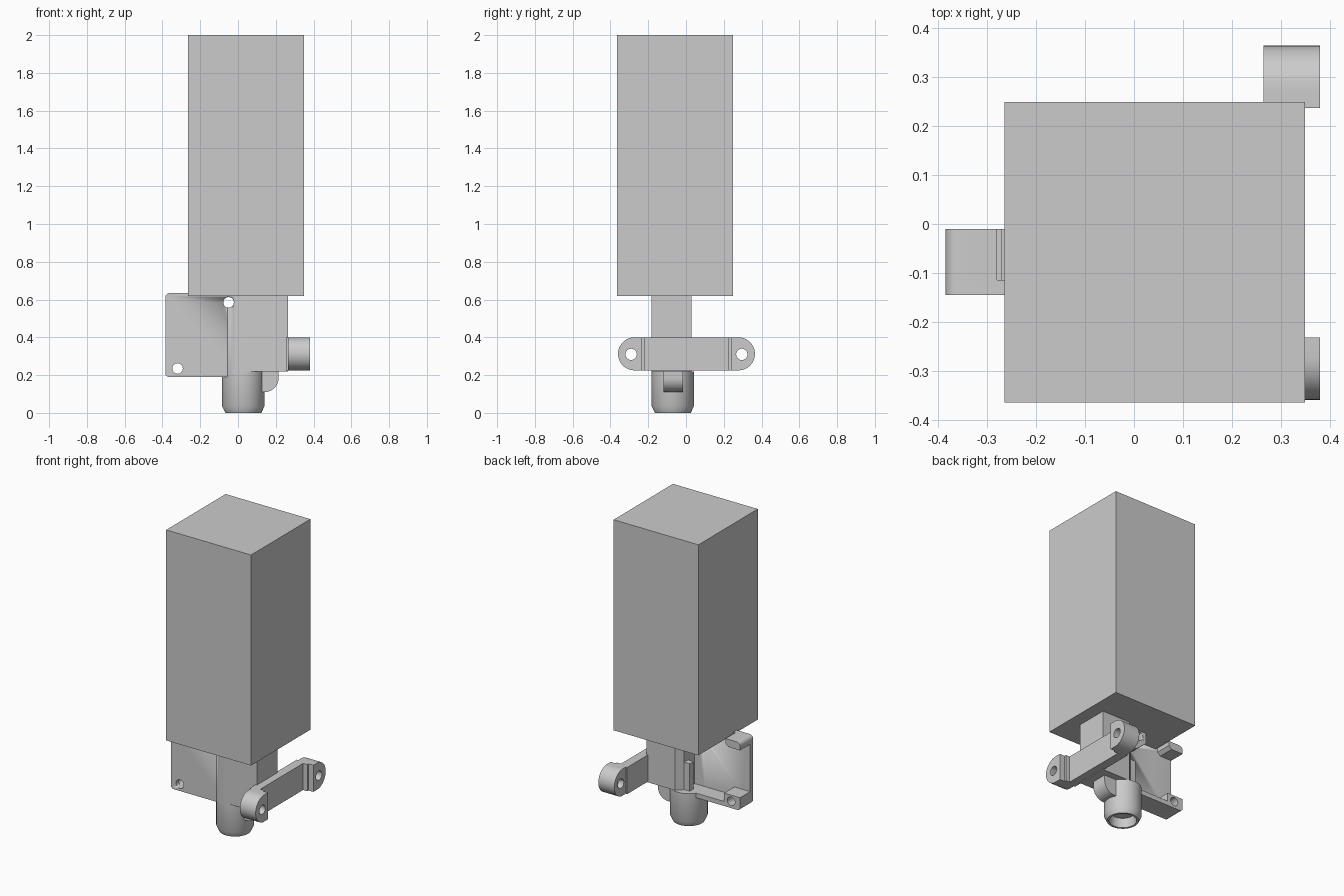
import bpy, bmesh, math
from mathutils import Vector

if "Cube" in bpy.data.objects:
    bpy.data.objects.remove(bpy.data.objects["Cube"])

grey = bpy.data.materials.new("plain_grey")
grey.diffuse_color = (0.6, 0.6, 0.6, 1)
grey.use_nodes = True
grey.node_tree.nodes["Principled BSDF"].inputs["Base Color"].default_value = grey.diffuse_color


def finish(name, bm):
    bmesh.ops.recalc_face_normals(bm, faces=bm.faces)
    me = bpy.data.meshes.new(name)
    bm.to_mesh(me)
    bm.free()
    ob = bpy.data.objects.new(name, me)
    bpy.context.collection.objects.link(ob)
    me.materials.append(grey)
    bpy.ops.object.select_all(action='DESELECT')
    ob.select_set(True)
    bpy.context.view_layer.objects.active = ob
    bpy.ops.object.shade_smooth_by_angle(angle=math.radians(30))
    return ob


def prism(name, pts, axis, lo, hi):
    """Extrude a 2D outline along an axis: x takes (y, z), y takes (x, z), z takes (x, y)."""
    def place(p, d):
        c = list(p)
        c.insert("xyz".index(axis), d)
        return Vector(c)
    bm = bmesh.new()
    a = [bm.verts.new(place(p, lo)) for p in pts]
    b = [bm.verts.new(place(p, hi)) for p in pts]
    bm.faces.new(a)
    bm.faces.new(b)
    for i in range(len(pts)):
        j = (i + 1) % len(pts)
        bm.faces.new((a[i], a[j], b[j], b[i]))
    return finish(name, bm)


def box(name, x0, x1, y0, y1, z0, z1):
    return prism(name, [(x0, y0), (x1, y0), (x1, y1), (x0, y1)], 'z', z0, z1)


def arc(cx, cy, r, a0, a1, n=10):
    return [(cx + r * math.cos(math.radians(a0 + (a1 - a0) * i / n)),
             cy + r * math.sin(math.radians(a0 + (a1 - a0) * i / n))) for i in range(n + 1)]


def drill(ob, u, v, r, axis):
    """Cut a round hole right through a part."""
    cut = prism("hole_cutter", arc(u, v, r, 0, 360, 24)[:-1], axis, -1, 1)
    mod = ob.modifiers.new("hole", 'BOOLEAN')
    mod.operation, mod.solver, mod.object = 'DIFFERENCE', 'EXACT', cut
    bpy.context.view_layer.objects.active = ob
    bpy.ops.object.modifier_apply(modifier=mod.name)
    bpy.data.objects.remove(cut, do_unlink=True)


def lathe(name, cx, cy, profile, n=40):
    """Revolve (radius, height) points; closed on the axis at radius 0."""
    bm = bmesh.new()
    rings = []
    for r, z in profile:
        if r == 0:
            rings.append([bm.verts.new((cx, cy, z))] * n)
        else:
            rings.append([bm.verts.new((x, y, z)) for x, y in arc(cx, cy, r, 0, 360, n)[:-1]])
    for p, q in zip(rings, rings[1:]):
        for i in range(n):
            j = (i + 1) % n
            bm.faces.new(list(dict.fromkeys((p[i], p[j], q[j], q[i]))))
    return finish(name, bm)


# Large upper block
box("main_block", -0.265, 0.35, -0.365, 0.25, 0.62, 2.0)

# Round nozzle with chamfered lip, recess and small pin hole
CX, CY, R = 0.028, -0.07, 0.112
lathe("nozzle", CX, CY, [(0, 0.14), (0.018, 0.14), (0.018, 0.06), (0.075, 0.06), (0.082, 0.0),
                         (0.095, 0.0), (R, 0.035), (R, 0.22), (0, 0.22)])

# Column between nozzle and block, rounded at the front left
column = prism("column", arc(CX, CY, R, 222, 270) +
               [(0.265, -0.182), (0.265, 0.03), (0.06, 0.03), (0.02, -0.01),
                (0.02, -0.115), (-0.055, -0.115)], 'z', 0.22, 0.62)
drill(column, -0.05, 0.585, 0.028, 'y')

# Rail on the open side of the column
box("column_rail", -0.02, 0.025, -0.05, -0.01, 0.2, 0.4)

# Rounded tab under the column
prism("lower_tab", [(0.1, 0.23), (0.1, 0.11)] + arc(0.14, 0.185, 0.075, 270, 360)
      + [(0.215, 0.23)], 'y', -0.12, -0.015)

# Side plate with rounded outer corners
plate = prism("side_plate", arc(-0.36, 0.61, 0.025, 90, 180, 5) + arc(-0.365, 0.21, 0.02, 180, 270, 5)
              + [(0.02, 0.19), (0.02, 0.62), (-0.06, 0.635)], 'y', -0.145, -0.115)
drill(plate, -0.05, 0.585, 0.028, 'y')
drill(plate, -0.32, 0.235, 0.028, 'y')

# Ledges and lugs behind the side plate
prism("upper_clip", arc(-0.36, 0.61, 0.025, 90, 180, 5)
      + [(-0.385, 0.585), (-0.30, 0.585), (-0.28, 0.605), (-0.28, 0.635)], 'y', -0.12, -0.01)
box("lower_ledge", -0.28, -0.04, -0.12, -0.01, 0.19, 0.22)
lug = prism("lower_lug", arc(-0.365, 0.21, 0.02, 180, 270, 5)
            + [(-0.27, 0.19), (-0.27, 0.275), (-0.385, 0.275)], 'y', -0.12, -0.01)
drill(lug, -0.32, 0.235, 0.028, 'y')
lug = prism("inner_lug", [(-0.1, 0.62), (-0.1, 0.55), (-0.03, 0.49), (0.03, 0.49), (0.03, 0.62)],
            'y', -0.12, -0.01)
drill(lug, -0.05, 0.585, 0.028, 'y')

# Mounting bar with a recessed middle and two drilled round ears
box("mount_bar", 0.255, 0.315, -0.24, 0.245, 0.225, 0.4)
for side, label in ((-1, "front"), (1, "back")):
    outline = [(0.0025 + side * y, z) for y, z in
               [(0.235, 0.225)] + arc(0.275, 0.3125, 0.0875, -90, 90, 20) + [(0.235, 0.4)]]
    ear = prism(label + "_ear", outline, 'x', 0.265, 0.38)
    drill(ear, 0.0025 + side * 0.293, 0.31, 0.03, 'x')
    # small step where the ear meets the bar
    y0, y1 = sorted((0.0025 + side * 0.222, 0.0025 + side * 0.237))
    box(label + "_ear_step", 0.265, 0.345, y0, y1, 0.225, 0.4)
